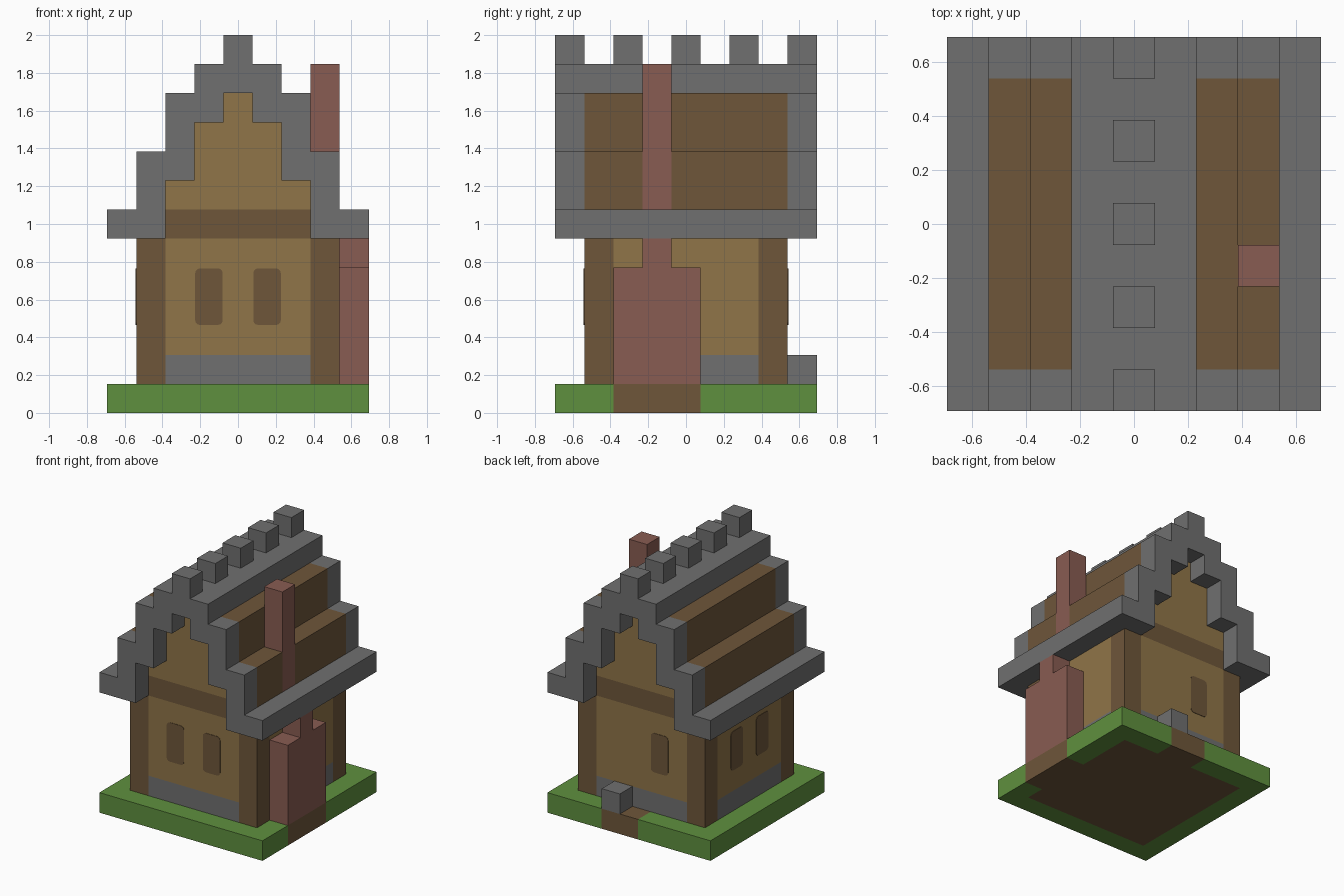
import bpy, bmesh
from math import radians
from mathutils import Matrix, Vector

cube = bpy.data.objects.get("Cube")
if cube:
    bpy.data.objects.remove(cube)

U = 2 / 13  # edge of one building block


def material(name, *rgb):
    lin = [((c / 255 + 0.055) / 1.055) ** 2.4 for c in rgb] + [1]
    m = bpy.data.materials.new(name)
    m.use_nodes = True
    m.diffuse_color = lin
    m.node_tree.nodes["Principled BSDF"].inputs["Base Color"].default_value = lin
    return m


stone = material("grey stone", 112, 112, 112)
grass = material("grass green", 95, 144, 62)
plaster = material("tan plaster", 144, 117, 72)
timber = material("brown timber", 110, 86, 58)
brick = material("red brick", 137, 92, 82)


def finish(name, bm, *mats):
    bmesh.ops.scale(bm, vec=(U, U, U), verts=bm.verts)
    bmesh.ops.recalc_face_normals(bm, faces=bm.faces)
    mesh = bpy.data.meshes.new(name)
    bm.to_mesh(mesh)
    bm.free()
    for m in mats:
        mesh.materials.append(m)
    ob = bpy.data.objects.new(name, mesh)
    bpy.context.collection.objects.link(ob)
    return ob


def box(name, mat, x, y, z):
    """Box between (low, high) pairs measured in blocks."""
    bm = bmesh.new()
    bmesh.ops.create_cube(bm, size=1)
    for v in bm.verts:
        v.co = [(a + b) / 2 + c * (b - a) for (a, b), c in zip((x, y, z), v.co)]
    return finish(name, bm, mat)


def prism(name, mat, points, step):
    """Outline of 3D points pushed along a step."""
    bm = bmesh.new()
    face = bm.faces.new([bm.verts.new(p) for p in points])
    ext = bmesh.ops.extrude_face_region(bm, geom=[face], use_keep_orig=True)["geom"]
    moved = [g for g in ext if isinstance(g, bmesh.types.BMVert)]
    bmesh.ops.translate(bm, vec=step, verts=moved)
    return finish(name, bm, mat)


def side(name, s):
    return ("left_" if s > 0 else "right_") + name


def span(a, b, s):
    return tuple(sorted((a * s, b * s)))


# Ground slab: soil below the house, chimney and doorstep, grass elsewhere
def is_soil(x, y):
    under_house = abs(x) < 3.5 and abs(y) < 3.5
    under_chimney = x > 3.5 and -2.5 < y < 0.5
    under_step = y > 3.5 and -0.5 < x < 1.5
    return under_house or under_chimney or under_step


bm = bmesh.new()
bmesh.ops.create_grid(bm, x_segments=9, y_segments=9, size=4.5)
ext = bmesh.ops.extrude_face_region(bm, geom=bm.faces[:], use_keep_orig=True)["geom"]
bmesh.ops.translate(bm, vec=(0, 0, 1), verts=[g for g in ext if isinstance(g, bmesh.types.BMVert)])
bmesh.ops.recalc_face_normals(bm, faces=bm.faces)
for f in bm.faces:
    inside = f.calc_center_median() - f.normal * 0.3
    f.material_index = int(is_soil(inside.x, inside.y))
finish("ground", bm, grass, timber)

# Walls: cross-shaped layers with posts filling the corners
quarter = [(3.5, -2.5), (3.5, 2.5), (2.5, 2.5)]
cross = []
for turn in range(4):
    rot = Matrix.Rotation(radians(90 * turn), 3, 'Z')
    cross += [rot @ Vector((x, y, 0)) for x, y in quarter]
up = Vector((0, 0, 1))
prism("foundation", stone, [p + up for p in cross], up)
prism("walls", plaster, [p + up * 2 for p in cross], up * 4)
for sx in (-1, 1):
    for sy in (-1, 1):
        end = "_back" if sy > 0 else "_front"
        box(side("post", sx) + end, timber, span(2.5, 3.5, sx), span(2.5, 3.5, sy), (1, 6))
box("wall_beam", timber, (-3.5, 3.5), (-3.5, 3.5), (6, 7))
box("gable_lower", plaster, (-2.5, 2.5), (-3.5, 3.5), (7, 9))
box("gable_upper", plaster, (-1.5, 1.5), (-3.5, 3.5), (9, 11))

# Windows: thin plates with rounded corners
for name, angle, offset in (("front_window_a", 0, -1), ("front_window_b", 0, 1),
                            ("right_window_a", -90, -1), ("right_window_b", -90, 1),
                            ("back_window", 180, 1)):
    bm = bmesh.new()
    bmesh.ops.create_cube(bm, size=1)
    bmesh.ops.scale(bm, vec=(0.95, 0.04, 1.95), verts=bm.verts)
    corners = [e for e in bm.edges if abs(e.verts[0].co.y - e.verts[1].co.y) > 0.01]
    bmesh.ops.bevel(bm, geom=corners, offset=0.17, segments=3, profile=0.5, affect='EDGES')
    place = Matrix.Rotation(radians(angle), 4, 'Z') @ Matrix.Translation((offset, -3.5, 4))
    bmesh.ops.transform(bm, matrix=place, verts=bm.verts)
    finish(name, bm, timber)

# Roof: stepped timber courses, stone eaves and ridge
for s in (-1, 1):
    box(side("eave", s), stone, span(3.5, 4.5, s), (-3.5, 3.5), (6, 7))
    box(side("upper_roof", s), timber, span(1.5, 2.5, s), (-3.5, 3.5), (9, 11))
box("right_lower_roof", timber, (-3.5, -2.5), (-3.5, 3.5), (7, 9))
box("left_lower_roof_front", timber, (2.5, 3.5), (-3.5, -1.5), (7, 9))
box("left_lower_roof_back", timber, (2.5, 3.5), (-0.5, 3.5), (7, 9))
box("ridge", stone, (-1.5, 1.5), (-3.5, 3.5), (11, 12))
for y in range(-4, 5, 2):
    box("ridge_block", stone, (-0.5, 0.5), (y - 0.5, y + 0.5), (12, 13))

# Stepped stone trim on both gables
outer = [(4.5, 6), (4.5, 7), (3.5, 7), (3.5, 9), (2.5, 9), (2.5, 11), (1.5, 11), (1.5, 12)]
inner = [(0.5, 11), (0.5, 10), (1.5, 10), (1.5, 8), (2.5, 8), (2.5, 6)]
outline = outer + [(-x, z) for x, z in reversed(outer)]
outline += [(-x, z) for x, z in reversed(inner)] + inner
for name, y in (("front_trim", -4.5), ("back_trim", 3.5)):
    prism(name, stone, [(x, y, z) for x, z in outline], (0, 1, 0))

# Chimney and doorstep
box("chimney_base", brick, (3.5, 4.5), (-2.5, 0.5), (1, 5))
box("chimney_neck", brick, (3.5, 4.5), (-1.5, -0.5), (5, 6))
box("chimney_stack", brick, (2.5, 3.5), (-1.5, -0.5), (7, 12))
box("doorstep", stone, (0.5, 1.5), (3.5, 4.5), (1, 2))
